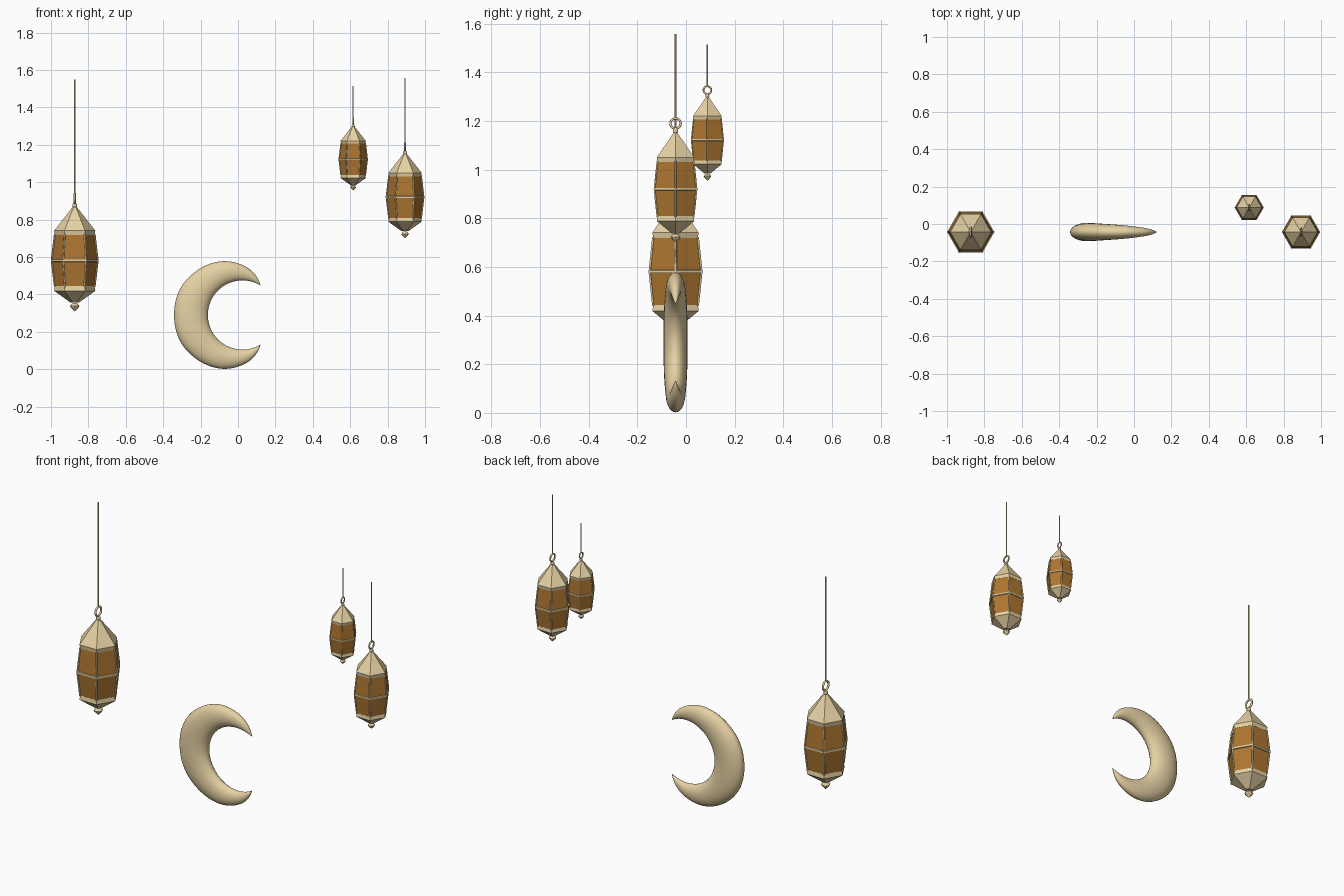
import bpy, math
from math import sin, cos, pi, radians
from mathutils import Vector

if "Cube" in bpy.data.objects:
    bpy.data.objects.remove(bpy.data.objects["Cube"])


def material(name, color):
    m = bpy.data.materials.new(name)
    m.diffuse_color = color
    m.use_nodes = True
    m.node_tree.nodes["Principled BSDF"].inputs["Base Color"].default_value = m.diffuse_color
    return m


GOLD = material("pale_gold", (0.79, 0.64, 0.37, 1))
GLASS = material("amber_glass", (0.42, 0.18, 0.03, 1))


def add_mesh(name, verts, faces, mat, loc=(0, 0, 0), scale=1, smooth=False):
    me = bpy.data.meshes.new(name)
    me.from_pydata(verts, [], faces)
    me.materials.append(mat)
    ob = bpy.data.objects.new(name, me)
    ob.location = loc
    ob.scale = (scale,) * 3
    bpy.context.collection.objects.link(ob)
    if smooth:
        me.shade_smooth()
    return ob


def grid_faces(rows, n):
    return [(r * n + i, r * n + (i + 1) % n, (r + 1) * n + (i + 1) % n, (r + 1) * n + i)
            for r in range(rows - 1) for i in range(n)]


def turned(name, profile, mat, loc, scale, sides=6):
    """Spin a bottom-to-top (radius, z) profile and cap its ends."""
    verts = [(r * cos(2 * pi * i / sides), r * sin(2 * pi * i / sides), z)
             for r, z in profile for i in range(sides)]
    faces = grid_faces(len(profile), sides)
    faces.append(tuple(reversed(range(sides))))
    faces.append(tuple(range(len(verts) - sides, len(verts))))
    return add_mesh(name, verts, faces, mat, loc, scale)


def bars(name, paths, radius, loc, scale):
    """Thin frame bars along polylines, as one bevelled curve."""
    cu = bpy.data.curves.new(name, 'CURVE')
    cu.dimensions = '3D'
    cu.bevel_depth = radius
    cu.bevel_resolution = 0
    cu.use_fill_caps = True
    for path in paths:
        sp = cu.splines.new('POLY')
        sp.points.add(len(path) - 1)
        for p, co in zip(sp.points, path):
            p.co = (*co, 1)
    cu.materials.append(GOLD)
    ob = bpy.data.objects.new(name, cu)
    ob.location = loc
    ob.scale = (scale,) * 3
    bpy.context.collection.objects.link(ob)


def lantern(tag, x, y, z, s, top):
    loc = (x, y, z)
    # hexagonal glass body
    turned(tag + "_glass", [(.104, -.145), (.121, 0), (.104, .145)], GLASS, loc, s)
    # roof, tapered base and rim bands
    turned(tag + "_roof", [(.106, .137), (.110, .160), (.010, .288)], GOLD, loc, s)
    turned(tag + "_base", [(.022, -.225), (.110, -.162), (.106, -.137)][0:3], GOLD, loc, s)
    turned(tag + "_middle_band", [(.1195, -.007), (.1265, -.005), (.1265, .005), (.1195, .007)],
           GOLD, loc, s)
    # corner bars
    ends = [(.106, -.142), (.123, 0), (.106, .142)]
    bars(tag + "_corner_bars",
         [[(r * cos(i * pi / 3), r * sin(i * pi / 3), h) for r, h in ends] for i in range(6)],
         .005, loc, s)
    # finial below and knob above
    turned(tag + "_finial", [(.012, -.228), (.025, -.242), (.022, -.250), (.001, -.271)],
           GOLD, loc, s, 8).data.flip_normals()
    turned(tag + "_top_knob", [(.008, .278), (.013, .291), (.012, .300), (.005, .310)],
           GOLD, loc, s, 12)
    # hanging ring in the yz plane
    bpy.ops.mesh.primitive_torus_add(major_radius=.026, minor_radius=.006, major_segments=24,
                                     minor_segments=8, location=(x, y, z + .333 * s),
                                     rotation=(0, pi / 2, 0))
    ring = bpy.context.object
    ring.name = tag + "_ring"
    ring.scale = (s, s, s)
    ring.data.materials.append(GOLD)
    ring.data.shade_smooth()
    # hanging rod
    turned(tag + "_rod", [(.0045, .355), (.0045, (top - z) / s)], GOLD, loc, s, 8)


lantern("large_lantern", -.873, -.043, .581, 1.0, 1.55)
lantern("medium_lantern", .893, -.043, .92, .81, 1.557)
lantern("small_lantern", .616, .088, 1.122, .615, 1.515)


# crescent moon: elliptical sections between an outer and an inner arc
def outer_radius(a):
    keys = [(0, .272), (45, .279), (90, .288), (115, .281), (140, .248)]
    for (a0, r0), (a1, r1) in zip(keys, keys[1:]):
        if a <= a1 + 1e-6:
            f = (a - a0) / (a1 - a0)
            return r0 + (r1 - r0) * f * f * (3 - 2 * f) if a1 < 100 else r0 + (r1 - r0) * (f * .4 + f * f * .6)


rows, n = 65, 24
verts = []
for k in range(rows):
    t = (2 * k / (rows - 1) - 1) * .997
    sign, u = (1 if t >= 0 else -1), abs(t)
    a, b = radians(140 * u), radians(121.8 * u)
    ro = outer_radius(140 * u)
    po = Vector((-.07 - ro * cos(a), 0, .29 + sign * ro * sin(a)))
    pi_ = Vector((.024 - .185 * cos(b), 0, .29 + sign * .185 * sin(b)))
    mid, half = (po + pi_) / 2, (po - pi_) / 2
    thick = .049 * (half.length / .0905) ** .85
    for i in range(n):
        w = 2 * pi * i / n
        p = mid + half * cos(w)
        verts.append((p.x, thick * sin(w) - .043, p.z))
faces = grid_faces(rows, n)
faces += [tuple(reversed(range(n))), tuple(range(len(verts) - n, len(verts)))]
moon = add_mesh("crescent_moon", verts, faces, GOLD, smooth=True)

# consistent outward normals
import bmesh
for ob in bpy.data.objects:
    if ob.type == 'MESH':
        bm = bmesh.new()
        bm.from_mesh(ob.data)
        bmesh.ops.recalc_face_normals(bm, faces=bm.faces)
        bm.to_mesh(ob.data)
        bm.free()
